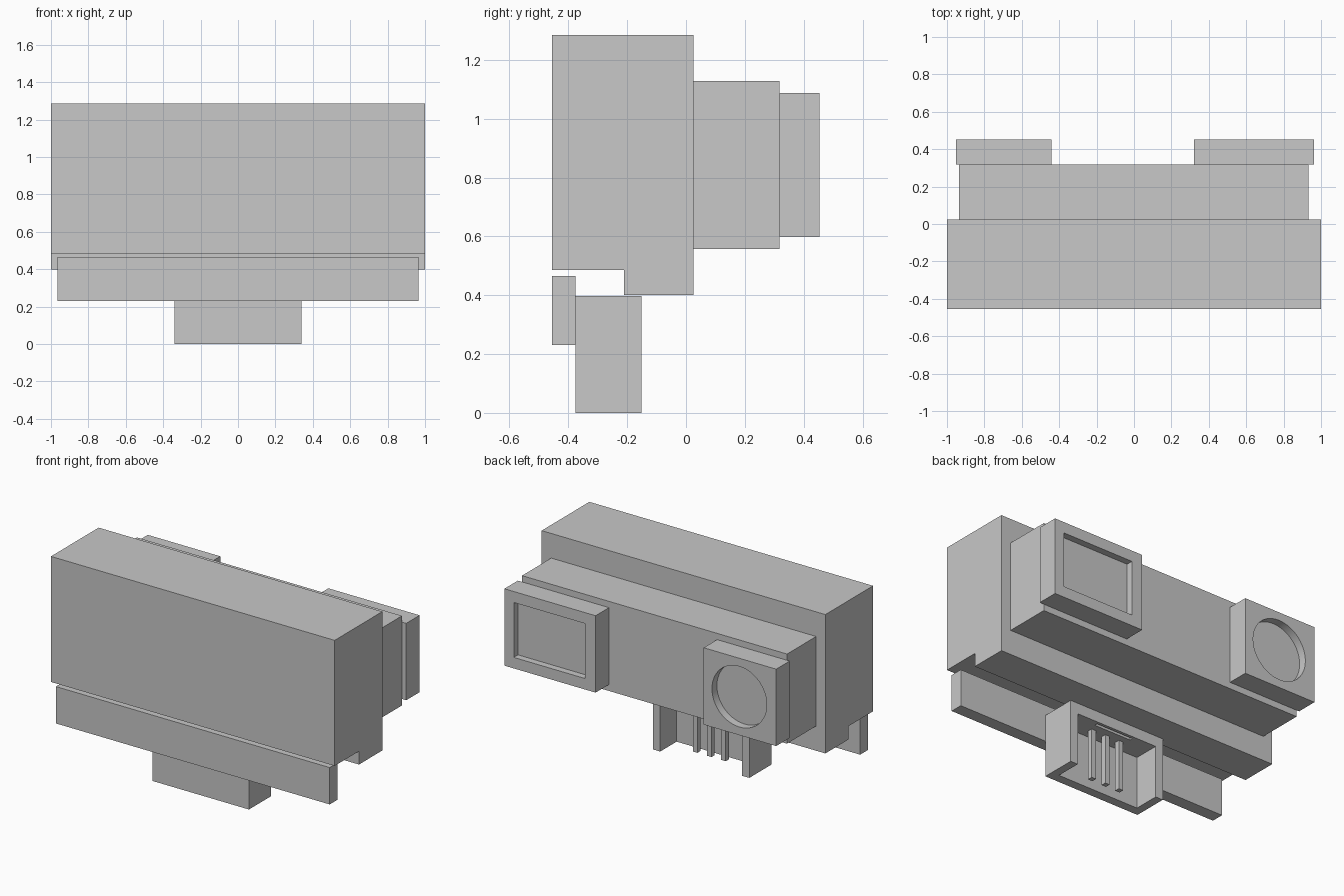
import bpy
import bmesh
import math

if "Cube" in bpy.data.objects:
    bpy.data.objects.remove(bpy.data.objects["Cube"])

grey = bpy.data.materials.new("light_grey")
grey.use_nodes = True
colour = (0.58, 0.58, 0.58, 1)
grey.diffuse_color = colour
grey.node_tree.nodes["Principled BSDF"].inputs["Base Color"].default_value = colour


def extrude(name, profile, a, b, place):
    """Sweep a closed 2D profile from a to b; place maps (u, v, w) to a point."""
    bm = bmesh.new()
    ends = [[bm.verts.new(place(u, v, w)) for u, v in profile] for w in (a, b)]
    for end in ends:
        bm.faces.new(end)
    n = len(profile)
    for i in range(n):
        j = (i + 1) % n
        bm.faces.new((ends[0][i], ends[0][j], ends[1][j], ends[1][i]))
    bmesh.ops.recalc_face_normals(bm, faces=bm.faces)
    mesh = bpy.data.meshes.new(name)
    bm.to_mesh(mesh)
    bm.free()
    mesh.materials.append(grey)
    obj = bpy.data.objects.new(name, mesh)
    bpy.context.collection.objects.link(obj)
    return obj


def box(name, x, y, z):
    rect = [(x[0], y[0]), (x[1], y[0]), (x[1], y[1]), (x[0], y[1])]
    return extrude(name, rect, z[0], z[1], lambda u, v, w: (u, v, w))


def cut(obj, cutter):
    """Subtract the cutter, keep the result as plain mesh and drop the cutter."""
    mod = obj.modifiers.new("recess", "BOOLEAN")
    mod.operation = "DIFFERENCE"
    mod.solver = "EXACT"
    mod.object = cutter
    cutter.hide_render = True
    bpy.context.view_layer.update()
    graph = bpy.context.evaluated_depsgraph_get()
    baked = bpy.data.meshes.new_from_object(obj.evaluated_get(graph))
    obj.modifiers.clear()
    obj.data = baked
    bpy.data.objects.remove(cutter)


# Main housing, stepped along the lower front edge
step = [(-0.455, 0.485), (-0.21, 0.485), (-0.21, 0.40), (0.025, 0.40),
        (0.025, 1.285), (-0.455, 1.285)]
extrude("main_housing", step, -1, 1, lambda u, v, w: (w, u, v))

# Rear block carrying both lens frames
box("rear_block", (-0.935, 0.933), (0.025, 0.318), (0.557, 1.128))

# Wide rectangular lens frame
back, front = 0.453, 0.318
wide = box("rectangular_lens_frame", (0.32, 0.963), (front, back), (0.598, 1.088))
cut(wide, box("window_cutter", (0.395, 0.897), (back - 0.043, back + 0.1), (0.668, 1.018)))

# Narrow lens frame with a round recess
narrow = box("round_lens_frame", (-0.953, -0.442), (front, back), (0.598, 1.088))
ring = [(-0.693 + 0.193 * math.cos(math.tau * i / 48),
         0.843 + 0.193 * math.sin(math.tau * i / 48)) for i in range(48)]
cut(narrow, extrude("round_cutter", ring, back - 0.05, back + 0.1,
                    lambda u, v, w: (u, w, v)))
narrow.select_set(True)
bpy.context.view_layer.objects.active = narrow
bpy.ops.object.shade_smooth_by_angle()

# Circuit board strip
box("circuit_board", (-0.965, 0.965), (-0.455, -0.375), (0.23, 0.465))

# Connector shell, open at the back and bottom
shell = box("connector_shell", (-0.34, 0.34), (-0.375, -0.152), (0, 0.398))
cut(shell, box("shell_cutter", (-0.288, 0.288), (-0.317, 0), (-0.1, 0.33)))
cut(shell, box("slot_cutter", (-0.13, 0.13), (-0.19, -0.17), (0.3, 0.35)))

# Connector pins
for i, side in enumerate(("right", "middle", "left")):
    x = (i - 1) * 0.1
    box(f"{side}_pin", (x - 0.016, x + 0.016), (-0.266, -0.234), (0.015, 0.34))
